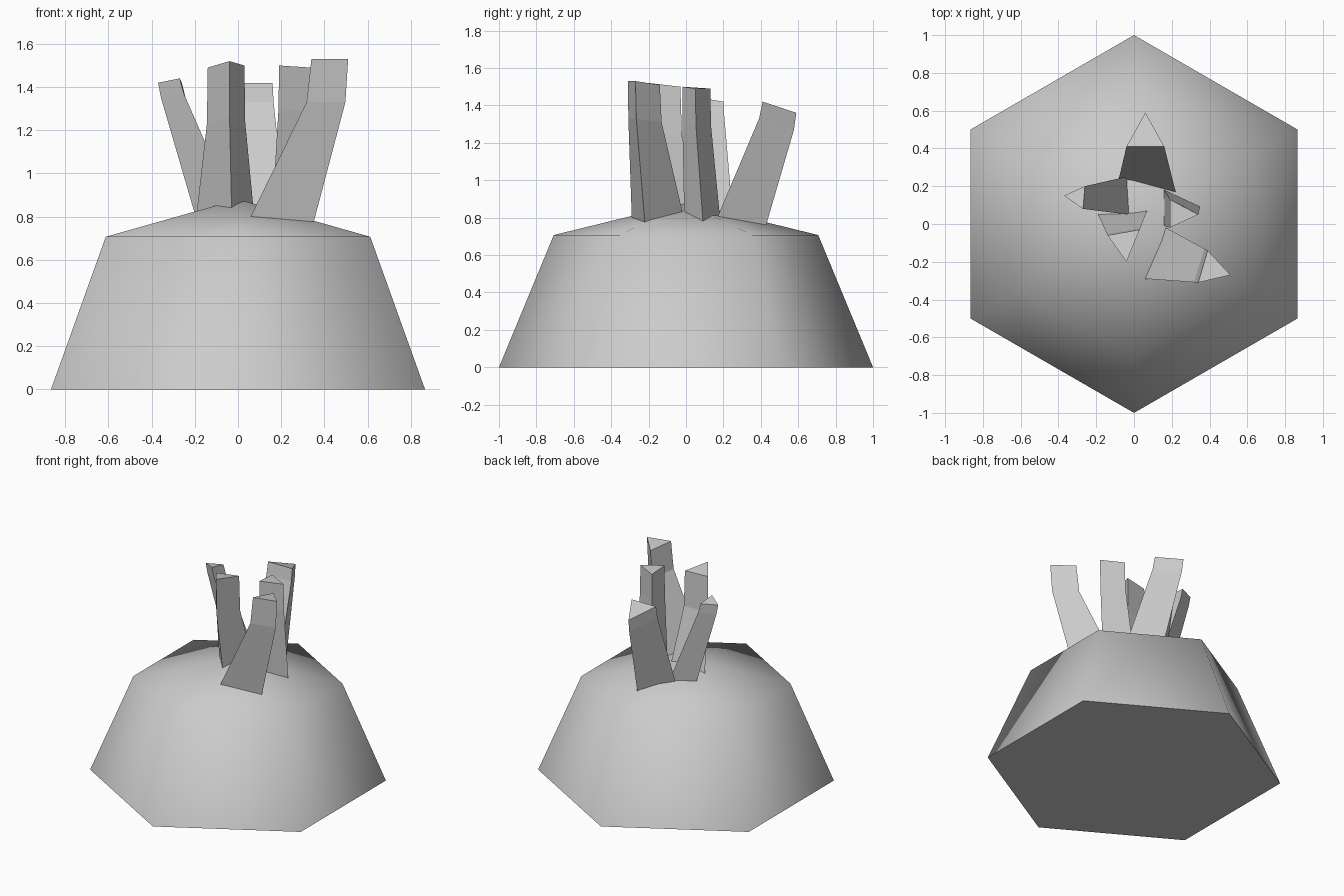
import bpy
import bmesh
import math
from mathutils import Vector

default_cube = bpy.data.objects.get("Cube")
if default_cube:
    bpy.data.objects.remove(default_cube, do_unlink=True)


def make_material(name, colour):
    material = bpy.data.materials.new(name)
    material.use_nodes = True
    material.diffuse_color = colour
    material.node_tree.nodes["Principled BSDF"].inputs["Base Color"].default_value = colour
    return material


grey = make_material("plain grey", (0.6, 0.6, 0.6, 1))


def loft(name, rings, apex=None):
    """Bridge matching rings of points, with a flat floor and a cap or peak."""
    bm = bmesh.new()
    loops = [[bm.verts.new(point) for point in ring] for ring in rings]
    count = len(loops[0])
    for lower, upper in zip(loops, loops[1:]):
        for i in range(count):
            j = (i + 1) % count
            bm.faces.new((lower[i], lower[j], upper[j], upper[i]))
    bm.faces.new(list(reversed(loops[0])))
    if apex is None:
        bm.faces.new(loops[-1])
    else:
        peak = bm.verts.new(apex)
        for i in range(count):
            bm.faces.new((loops[-1][i], loops[-1][(i + 1) % count], peak))
    bmesh.ops.recalc_face_normals(bm, faces=bm.faces)
    mesh = bpy.data.meshes.new(name)
    bm.to_mesh(mesh)
    bm.free()
    mesh.materials.append(grey)
    obj = bpy.data.objects.new(name, mesh)
    bpy.context.collection.objects.link(obj)
    return obj


# Six-sided smooth mound
def hexagon(radius, z):
    angles = [math.radians(30 + 60 * i) for i in range(6)]
    return [(radius * math.cos(a), radius * math.sin(a), z) for a in angles]


peak_height = 0.88
mound = loft("mound", [hexagon(1, 0), hexagon(0.707, 0.707)], (0, 0, peak_height))
bpy.ops.object.select_all(action="DESELECT")
mound.select_set(True)
bpy.context.view_layer.objects.active = mound
bpy.ops.object.shade_smooth_by_angle(angle=math.radians(80))


# Three-sided stems that lean outward and straighten near the tip
def stem(name, feet, tips, tip_length):
    bottom, bend, top = [], [], []
    for (x, y), tip in zip(feet, tips):
        tip = Vector(tip)
        foot = Vector((x, y, peak_height - 0.26 * math.hypot(x, y)))
        knee = foot.lerp(tip, 0.92)
        knee.z = tip.z - tip_length
        bottom.append(foot.lerp(knee, -0.12))
        bend.append(knee)
        top.append(tip)
    return loft(name, [bottom, bend, top])


stem("back_stem",
     [(0.1, 0.43), (-0.08, 0.24), (0.22, 0.17)],
     [(0.06, 0.59, 1.36), (-0.04, 0.41, 1.42), (0.16, 0.41, 1.42)], 0.09)
stem("front_left_stem",
     [(0.06, -0.29), (0.35, -0.22), (0.17, -0.02)],
     [(0.34, -0.31, 1.53), (0.51, -0.27, 1.53), (0.39, -0.14, 1.51)], 0.2)
stem("left_stem",
     [(0.16, -0.01), (0.35, 0.09), (0.16, 0.18)],
     [(0.19, -0.02, 1.5), (0.34, 0.05, 1.49), (0.19, 0.13, 1.49)], 0.2)
stem("front_stem",
     [(-0.19, 0.05), (-0.03, -0.14), (0.07, 0.07)],
     [(-0.14, -0.06, 1.49), (-0.04, -0.2, 1.52), (0.03, -0.03, 1.5)], 0.26)
stem("right_stem",
     [(-0.2, 0.16), (-0.03, 0.05), (-0.04, 0.25)],
     [(-0.37, 0.15, 1.42), (-0.27, 0.08, 1.44), (-0.26, 0.2, 1.42)], 0.07)
